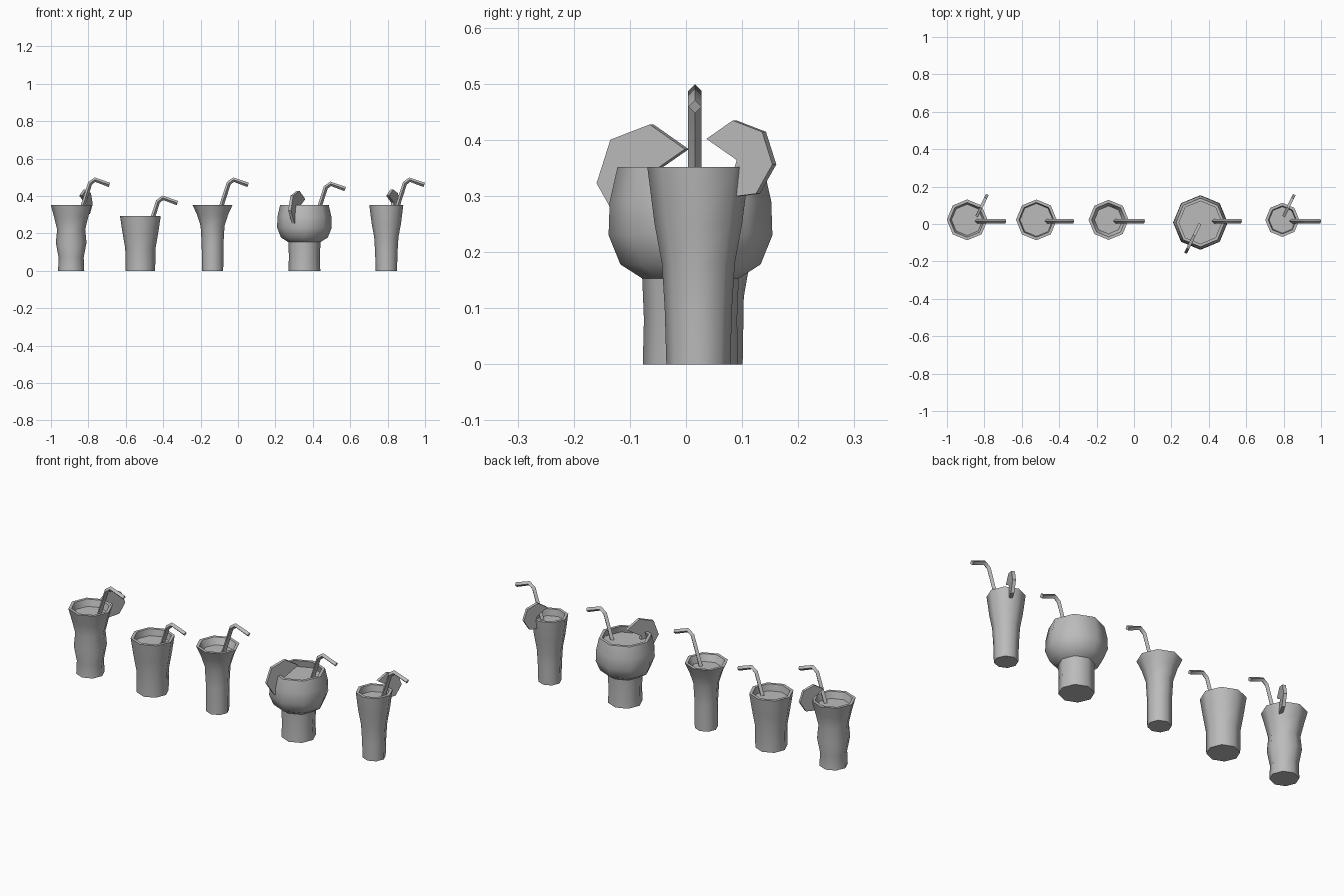
import bpy, bmesh
from math import cos, sin, pi, radians
from mathutils import Vector

cube = bpy.data.objects.get("Cube")
if cube:
    bpy.data.objects.remove(cube, do_unlink=True)

GREY = (0.5, 0.5, 0.5, 1)
grey = bpy.data.materials.new("plain_grey")
grey.use_nodes = True
grey.diffuse_color = GREY
grey.node_tree.nodes["Principled BSDF"].inputs["Base Color"].default_value = GREY

SIDES = 8
WALL = 0.016
FILL_DROP = 0.035


def finish(name, bm, location, smooth_angle=None):
    bmesh.ops.recalc_face_normals(bm, faces=bm.faces)
    mesh = bpy.data.meshes.new(name)
    bm.to_mesh(mesh)
    bm.free()
    mesh.materials.append(grey)
    obj = bpy.data.objects.new(name, mesh)
    obj.location = location
    bpy.context.collection.objects.link(obj)
    if smooth_angle:
        bpy.ops.object.select_all(action='DESELECT')
        obj.select_set(True)
        bpy.context.view_layer.objects.active = obj
        bpy.ops.object.shade_smooth_by_angle(angle=radians(smooth_angle))
    return obj


def bridge(bm, rings):
    for a, b in zip(rings, rings[1:]):
        n = len(a)
        for i in range(n):
            j = (i + 1) % n
            bm.faces.new((a[i], a[j], b[j], b[i]))


def radius_at(profile, z):
    for (r0, z0), (r1, z1) in zip(profile, profile[1:]):
        if z0 <= z <= z1:
            return r0 + (r1 - r0) * (z - z0) / (z1 - z0)


def make_glass(name, profile, location):
    # Outer wall, rim and inner wall, closed by the base and the drink surface
    top_r, top_z = profile[-1]
    fill_z = top_z - FILL_DROP
    inner = [(top_r - WALL, top_z), (radius_at(profile, fill_z) - WALL, fill_z)]
    bm = bmesh.new()
    rings = [[bm.verts.new((r * cos(2 * pi * i / SIDES), r * sin(2 * pi * i / SIDES), z))
              for i in range(SIDES)] for r, z in profile + inner]
    bridge(bm, rings)
    bm.faces.new(rings[0])
    bm.faces.new(rings[-1])
    finish(name, bm, location, 50)


def make_straw(name, location):
    # Four-sided bent tube; its origin is where it crosses the rim height
    path = [Vector(p) for p in ((-0.02, 0, -0.062), (0.037, 0, 0.115),
                                (0.063, 0, 0.135), (0.141, 0, 0.107))]
    radius = 0.012
    side = Vector((0, radius, 0))
    bm = bmesh.new()
    rings = []
    for i, p in enumerate(path):
        ahead = (path[min(i + 1, 3)] - p).normalized()
        behind = (p - path[max(i - 1, 0)]).normalized()
        t = (ahead + behind).normalized()
        up = Vector((-t.z, 0, t.x)) * radius
        rings.append([bm.verts.new(p + d) for d in (up, side, -up, -side)])
    bridge(bm, rings)
    bm.faces.new(rings[0])
    bm.faces.new(rings[-1])
    finish(name, bm, location, 50)


def make_slice(name, location, radius, heading):
    # Seven-sided disc with two sectors cut away, standing upright
    thick = 0.016
    angles = [radians(-158 + 360 / 7 * k + 360 / 7 * 0.95) for k in range(6)]
    outline = [(0, 0)] + [(radius * cos(a), radius * sin(a)) for a in angles]
    bm = bmesh.new()
    rings = [[bm.verts.new((u, y, v)) for u, v in outline] for y in (-thick / 2, thick / 2)]
    bridge(bm, rings)
    for ring in rings:
        for i in range(1, 6):
            bm.faces.new((ring[0], ring[i], ring[i + 1]))
    obj = finish(name, bm, location)
    obj.rotation_euler.z = radians(heading)


# Each glass: centre, profile from base to rim as (radius, height)
GLASSES = {
    "wavy": ((-0.892, 0.022), [(0.07, 0), (0.067, 0.07), (0.082, 0.15), (0.075, 0.22),
                               (0.092, 0.29), (0.109, 0.352)]),
    "tumbler": ((-0.522, 0.022), [(0.079, 0), (0.081, 0.12), (0.095, 0.2), (0.109, 0.292)]),
    "flared": ((-0.136, 0.022), [(0.057, 0), (0.058, 0.14), (0.064, 0.24), (0.083, 0.3),
                                 (0.107, 0.352)]),
    "goblet": ((0.355, 0.008), [(0.085, 0), (0.083, 0.08), (0.086, 0.153), (0.125, 0.178),
                                (0.146, 0.23), (0.144, 0.29), (0.13, 0.352)]),
    "highball": ((0.793, 0.022), [(0.057, 0), (0.06, 0.1), (0.065, 0.18), (0.078, 0.25),
                                  (0.091, 0.352)]),
}
for name, (centre, profile) in GLASSES.items():
    make_glass(name + "_glass", profile, (*centre, 0))

# Straws: x and height where each one crosses the rim level
for name, x, z in (("wavy", -0.828, 0.352), ("tumbler", -0.465, 0.255), ("flared", -0.087, 0.352),
                   ("goblet", 0.432, 0.33), ("highball", 0.855, 0.352)):
    make_straw(name + "_straw", (x, 0.016, z))

# Fruit slices perched on three of the rims
make_slice("wavy_fruit_slice", (-0.815, 0.094, 0.364), 0.071, 64)
make_slice("goblet_fruit_slice", (0.317, -0.071, 0.333), 0.095, 244)
make_slice("highball_fruit_slice", (0.826, 0.094, 0.364), 0.071, 64)
